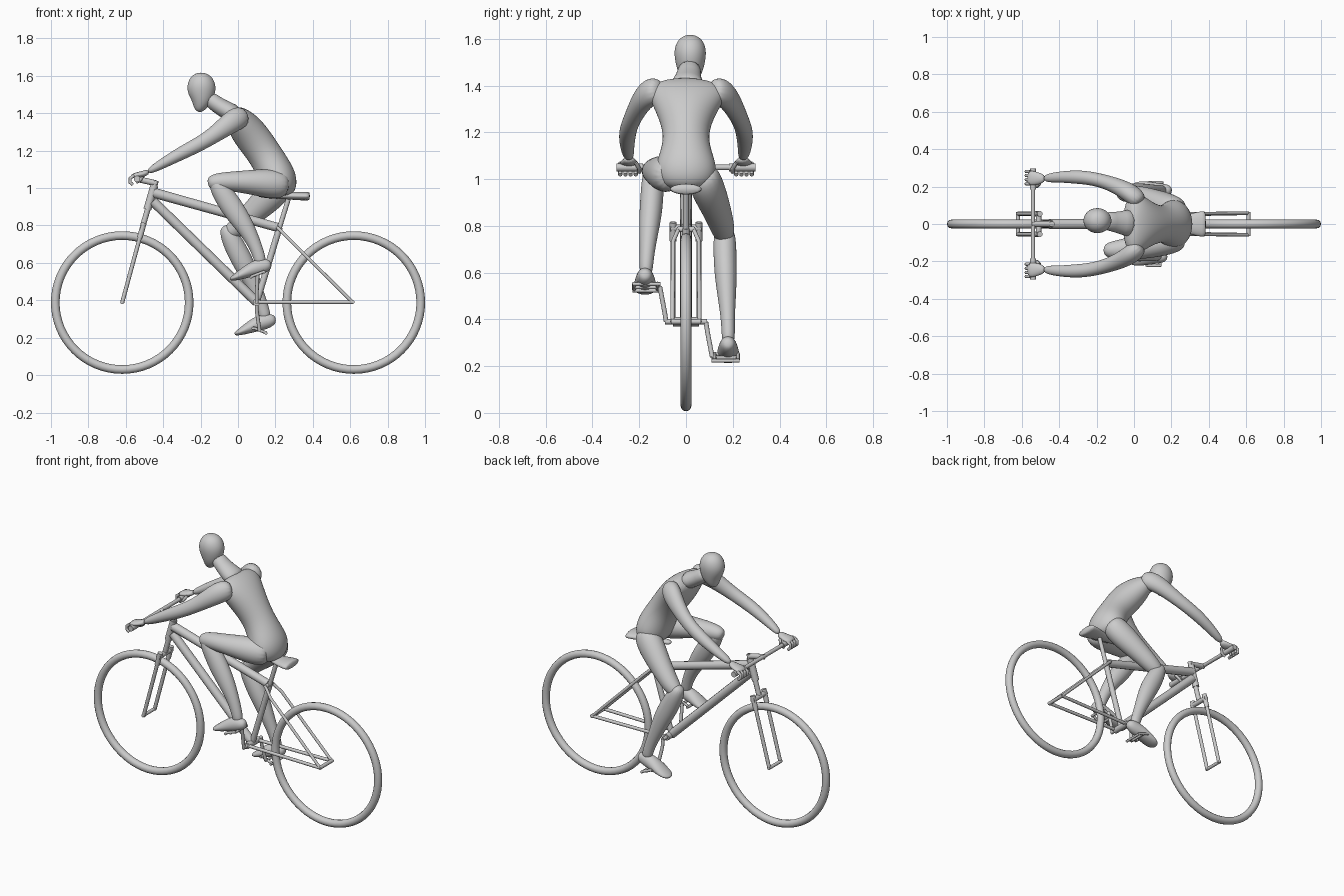
import bpy, bmesh, math
from mathutils import Vector


def loft(name, pts, seg=16, sub=0):
    """Skin elliptical rings (x, y, z, side radius, depth radius) along a path."""
    P = [Vector(p[:3]) for p in pts]
    whole = (P[-1] - P[0]).normalized()
    ref = Vector((1, 0, 0)) if abs(whole.y) > 0.85 else Vector((0, 1, 0))
    bm = bmesh.new()
    rings = []
    for i, p in enumerate(pts):
        t = (P[min(i + 1, len(P) - 1)] - P[max(i - 1, 0)]).normalized()
        u = (ref - t * ref.dot(t)).normalized()
        v = t.cross(u)
        ring = []
        for k in range(seg):
            a = 2 * math.pi * k / seg
            ring.append(bm.verts.new(P[i] + u * p[3] * math.cos(a) + v * p[4] * math.sin(a)))
        rings.append(ring)
    for a, b in zip(rings, rings[1:]):
        for k in range(seg):
            bm.faces.new((a[k], a[(k + 1) % seg], b[(k + 1) % seg], b[k])).smooth = True
    for ring in (rings[0], rings[-1]):
        bm.faces.new(ring).smooth = sub > 0
    bmesh.ops.recalc_face_normals(bm, faces=bm.faces)
    me = bpy.data.meshes.new(name)
    bm.to_mesh(me)
    bm.free()
    ob = bpy.data.objects.new(name, me)
    bpy.context.collection.objects.link(ob)
    if sub:
        ob.modifiers.new("smooth", "SUBSURF").levels = sub
        ob.modifiers["smooth"].render_levels = sub
    return ob


def tube(name, r, *pts, seg=12):
    return loft(name, [(*p, r, r) for p in pts], seg)


# Wheels
for name, x in (("front_wheel", -0.619), ("rear_wheel", 0.619)):
    bpy.ops.mesh.primitive_torus_add(location=(x, 0, 0.388), rotation=(math.pi / 2, 0, 0),
                                     major_radius=0.358, minor_radius=0.023,
                                     major_segments=64, minor_segments=12)
    bpy.context.object.name = name
    bpy.ops.object.shade_smooth_by_angle(angle=math.radians(60))

# Frame
BB = (0.10, 0, 0.39)
tube("down_tube", 0.026, (-0.455, 0, 0.93), BB)
loft("top_tube", [(-0.45, 0, 0.975, 0.027, 0.027), (0.21, 0, 0.79, 0.024, 0.024)], 12)
tube("seat_tube", 0.017, BB, (0.222, 0, 0.79))
tube("seat_post", 0.013, (0.21, 0, 0.75), (0.272, 0, 0.95))
tube("head_tube", 0.021, (-0.485, 0, 0.885), (-0.447, 0, 1.015))
tube("bottom_bracket", 0.02, (0.10, -0.055, 0.39), (0.10, 0.055, 0.39))
tube("rear_axle", 0.011, (0.612, -0.065, 0.39), (0.612, 0.065, 0.39))
tube("seat_stay_bridge", 0.012, (0.215, -0.035, 0.785), (0.215, 0.035, 0.785))
for s in (-1, 1):
    tube("seat_stay", 0.009, (0.21, s * 0.03, 0.79), (0.265, s * 0.055, 0.735), (0.612, s * 0.058, 0.39))
    tube("chain_stay", 0.010, (0.10, s * 0.048, 0.39), (0.612, s * 0.058, 0.39))

# Fork, stem and handlebar
tube("steerer", 0.015, (-0.508, 0, 0.80), (-0.438, 0, 1.04))
tube("stem", 0.016, (-0.435, 0, 1.025), (-0.545, 0, 1.05))
tube("fork_crown", 0.015, (-0.51, -0.066, 0.79), (-0.51, 0.066, 0.79))
tube("front_axle", 0.010, (-0.62, -0.063, 0.39), (-0.62, 0.063, 0.39))
tube("handlebar", 0.012, (-0.54, -0.29, 1.05), (-0.54, 0.29, 1.05))
for s in (-1, 1):
    tube("fork_leg", 0.011, (-0.62, s * 0.055, 0.385), (-0.51, s * 0.055, 0.79))
    tube("fork_cap", 0.015, (-0.525, s * 0.055, 0.735), (-0.503, s * 0.055, 0.815))
    tube("grip", 0.017, (-0.54, s * 0.185, 1.05), (-0.54, s * 0.298, 1.05))

# Saddle
loft("saddle", [(0.10, 0, 0.965, 0.018, 0.012), (0.15, 0, 0.962, 0.025, 0.017),
                (0.25, 0, 0.96, 0.035, 0.02), (0.31, 0, 0.958, 0.062, 0.023),
                (0.37, 0, 0.957, 0.073, 0.025), (0.385, 0, 0.957, 0.07, 0.022)], 12, 1)

# Cranks and cage pedals
tube("crank_axle", 0.011, (0.10, -0.09, 0.39), (0.10, 0.09, 0.39))
for s, px, pz in ((-1, 0.105, 0.54), (1, 0.115, 0.24)):
    tube("crank", 0.010, (0.10, s * 0.085, 0.39), (0.10, s * 0.092, 0.39 + (pz - 0.39) * 0.3),
         (px, s * 0.112, pz))
    for dx in (-0.035, 0, 0.035):
        tube("pedal_bar", 0.008, (px + dx, s * 0.11, pz - 0.003 + dx * 0.4 * (-s)),
             (px + dx, s * 0.228, pz - 0.003 + dx * 0.4 * (-s)), seg=8)
    for y in (0.122, 0.222):
        tube("pedal_end", 0.008, (px - 0.037, s * y, pz + 0.014 * s),
             (px + 0.037, s * y, pz - 0.014 * s), seg=8)

# Rider torso and neck
loft("torso", [(.235, 0, .955, .07, .05), (.235, 0, .985, .118, .085), (.215, 0, 1.04, .137, .105),
               (.19, 0, 1.10, .118, .10), (.145, 0, 1.18, .093, .092), (.075, 0, 1.275, .122, .098),
               (.02, .003, 1.345, .165, .088), (-.012, .005, 1.39, .17, .062),
               (-.035, .006, 1.415, .09, .035)], 16, 2)
loft("neck", [(0, .004, 1.385, .085, .055), (-.06, .006, 1.415, .066, .05),
              (-.115, .012, 1.447, .052, .044), (-.165, .018, 1.49, .05, .045)], 14, 1)

# Rider head
loft("head", [(-.213, .018, 1.408, .016, .013), (-.208, .018, 1.425, .036, .031),
              (-.195, .018, 1.46, .055, .054), (-.194, .018, 1.505, .066, .075),
              (-.196, .018, 1.55, .071, .079), (-.199, .018, 1.59, .058, .062),
              (-.2, .018, 1.61, .034, .036), (-.2, .018, 1.617, .012, .012)], 16, 2)

# Arms and hands
for s in (-1, 1):
    arm = [(.04, .11, 1.385, .045, .05), (-.005, .155, 1.375, .053, .066),
           (-.06, .19, 1.335, .047, .056), (-.14, .222, 1.275, .039, .043),
           (-.22, .243, 1.228, .037, .04), (-.30, .252, 1.188, .038, .037),
           (-.40, .252, 1.133, .03, .028), (-.485, .243, 1.085, .022, .018)]
    loft("arm", [(x, s * y, z, a, b) for x, y, z, a, b in arm], 14, 2)
    hand = [(-.475, .243, 1.09, .02, .016), (-.51, .243, 1.073, .035, .018),
            (-.545, .245, 1.07, .042, .016), (-.572, .248, 1.06, .038, .011)]
    loft("hand", [(x, s * y, z, a, b) for x, y, z, a, b in hand], 10, 1)
    for k in range(4):
        y = s * (0.215 + 0.022 * k)
        tube("finger", 0.009, (-.555, y, 1.068), (-.577, y, 1.052), (-.577, y, 1.03), (-.562, y, 1.018), seg=8)
    tube("thumb", 0.009, (-.505, s * .215, 1.07), (-.52, s * .2, 1.045), (-.545, s * .2, 1.03), seg=8)

# Raised near leg and extended far leg
loft("raised_thigh", [(.27, -.065, 1.015, .06, .06), (.2, -.085, 1.02, .078, .083),
                      (.10, -.108, 1.03, .074, .072), (0, -.128, 1.035, .064, .057),
                      (-.09, -.138, 1.035, .052, .05), (-.14, -.14, 1.03, .042, .042),
                      (-.162, -.14, 1.025, .02, .022)], 16, 2)
loft("raised_shin", [(-.13, -.14, 1.055, .03, .025), (-.11, -.14, 1.015, .049, .05),
                     (-.06, -.145, .94, .05, .06), (-.01, -.15, .865, .05, .06),
                     (.045, -.158, .785, .043, .048), (.09, -.165, .70, .033, .036),
                     (.115, -.17, .63, .03, .033), (.122, -.172, .59, .026, .03)], 16, 2)
loft("extended_thigh", [(.25, .065, 1.04, .06, .06), (.2, .083, .985, .076, .085),
                        (.13, .112, .915, .07, .075), (.06, .138, .85, .06, .062),
                        (-.005, .157, .79, .053, .053), (-.05, .165, .755, .04, .042),
                        (-.068, .167, .745, .018, .02)], 16, 2)
loft("extended_shin", [(-.075, .165, .80, .03, .025), (-.05, .165, .755, .05, .05),
                       (-.008, .167, .67, .05, .058), (.035, .17, .59, .049, .057),
                       (.08, .175, .49, .039, .044), (.118, .179, .40, .03, .034),
                       (.14, .181, .335, .029, .033), (.146, .181, .30, .026, .03)], 16, 2)

# Feet
for name, y, dx, dz in (("raised_foot", -.175, 0, 0), ("extended_foot", .18, .024, -.293)):
    foot = [(.178, .592, .012, .014), (.165, .59, .03, .03), (.13, .583, .037, .043),
            (.085, .57, .043, .042), (.035, .547, .05, .032), (-.01, .525, .048, .02),
            (-.032, .516, .034, .012), (-.042, .512, .012, .006)]
    loft(name, [(x + dx, y, z + dz, a, b) for x, z, a, b in foot], 14, 2)
